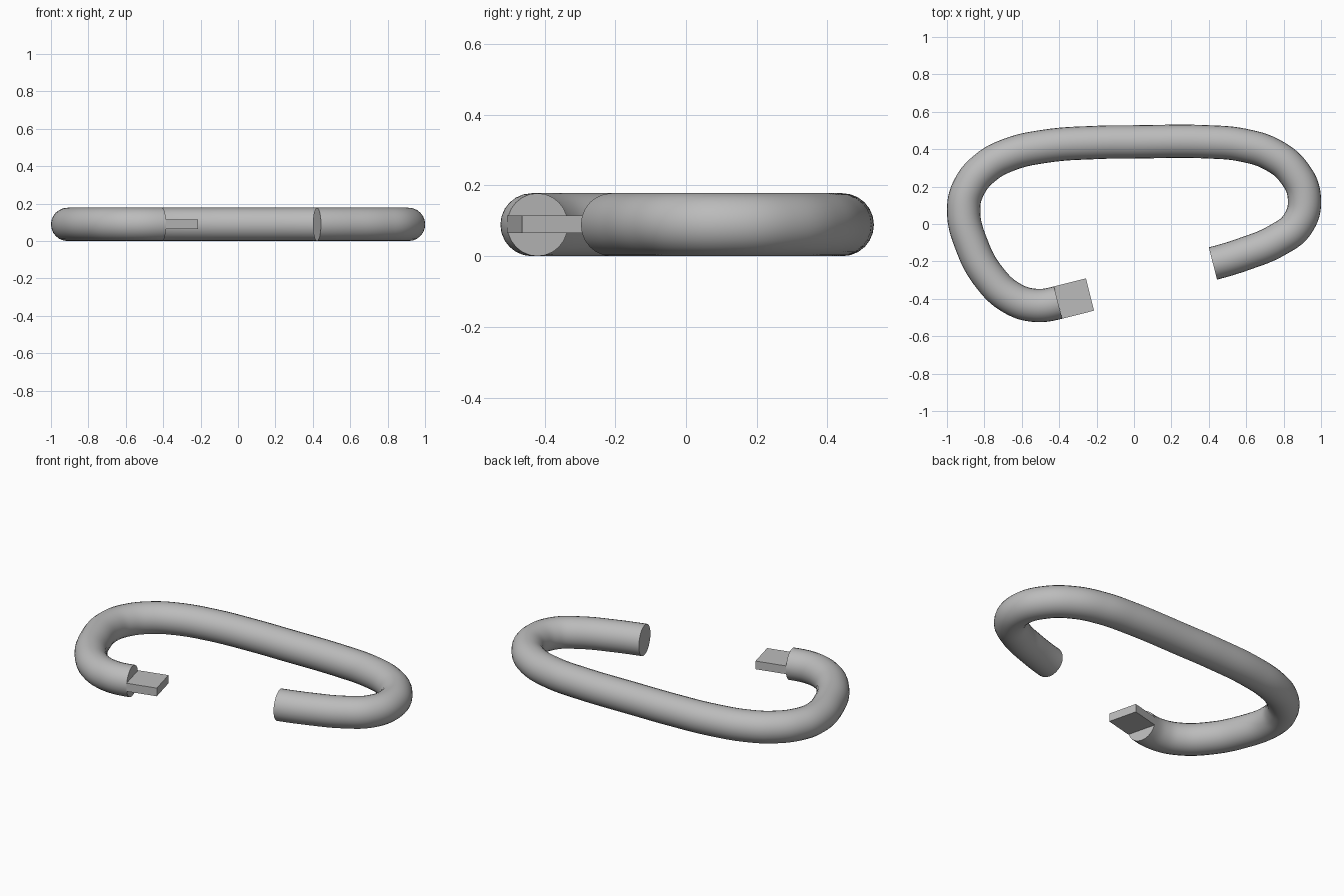
import bpy
from math import atan2
from mathutils import Vector

cube = bpy.data.objects.get("Cube")
if cube:
    bpy.data.objects.remove(cube, do_unlink=True)

RADIUS = 0.089
grey = bpy.data.materials.new("metal_grey")
grey.use_nodes = True
colour = (0.5, 0.5, 0.5, 1)
grey.diffuse_color = colour
grey.node_tree.nodes["Principled BSDF"].inputs["Base Color"].default_value = colour

# Centre line of the bent rod, from the tongue end round to the plain end
path = [(-0.406, -0.42), (-0.53, -0.435), (-0.655, -0.395), (-0.77, -0.29),
        (-0.865, -0.12), (-0.911, 0.08), (-0.88, 0.2), (-0.79, 0.305),
        (-0.67, 0.37), (-0.48, 0.415), (-0.2, 0.436), (0.0, 0.439),
        (0.4, 0.439), (0.58, 0.422), (0.74, 0.37), (0.855, 0.275),
        (0.911, 0.14), (0.875, 0.0), (0.765, -0.087), (0.59, -0.16),
        (0.422, -0.211)]
END_DIR = Vector((0.97, 0.244, 0))

curve = bpy.data.curves.new("rod_path", "CURVE")
curve.dimensions = "3D"
curve.twist_mode = "Z_UP"
curve.resolution_u = 8
curve.bevel_depth = RADIUS
curve.bevel_resolution = 10
curve.use_fill_caps = True
spline = curve.splines.new("BEZIER")
spline.bezier_points.add(len(path) - 1)
for point, (x, y) in zip(spline.bezier_points, path):
    point.co = (x, y, RADIUS)
    point.handle_left_type = point.handle_right_type = "AUTO"

# Square the two cut ends to their direction
for point in (spline.bezier_points[0], spline.bezier_points[-1]):
    point.handle_left_type = point.handle_right_type = "FREE"
    point.handle_left = point.co + END_DIR * 0.04
    point.handle_right = point.co - END_DIR * 0.04
last = spline.bezier_points[-1]
last.handle_left, last.handle_right = last.co + END_DIR * 0.05, last.co - END_DIR * 0.05

# Rod as a smooth mesh with sharp cut ends
rod = bpy.data.objects.new("bent_rod", curve)
bpy.context.collection.objects.link(rod)
bpy.ops.object.select_all(action="DESELECT")
rod.select_set(True)
bpy.context.view_layer.objects.active = rod
bpy.ops.object.convert(target="MESH")
rod = bpy.context.object
rod.name = "bent_rod"
rod.data.materials.clear()
rod.data.materials.append(grey)
bpy.ops.object.shade_smooth_by_angle(angle=0.6)

# Flat tongue projecting from one cut end
TONGUE = 0.176
start = Vector((path[0][0], path[0][1], RADIUS + 0.001))
bpy.ops.mesh.primitive_cube_add(size=1, location=start + END_DIR * (TONGUE / 2),
                                rotation=(0, 0, atan2(END_DIR.y, END_DIR.x)))
tongue = bpy.context.object
tongue.name = "flat_tongue"
tongue.scale = (TONGUE, 2 * RADIUS, 0.049)
tongue.data.materials.append(grey)
